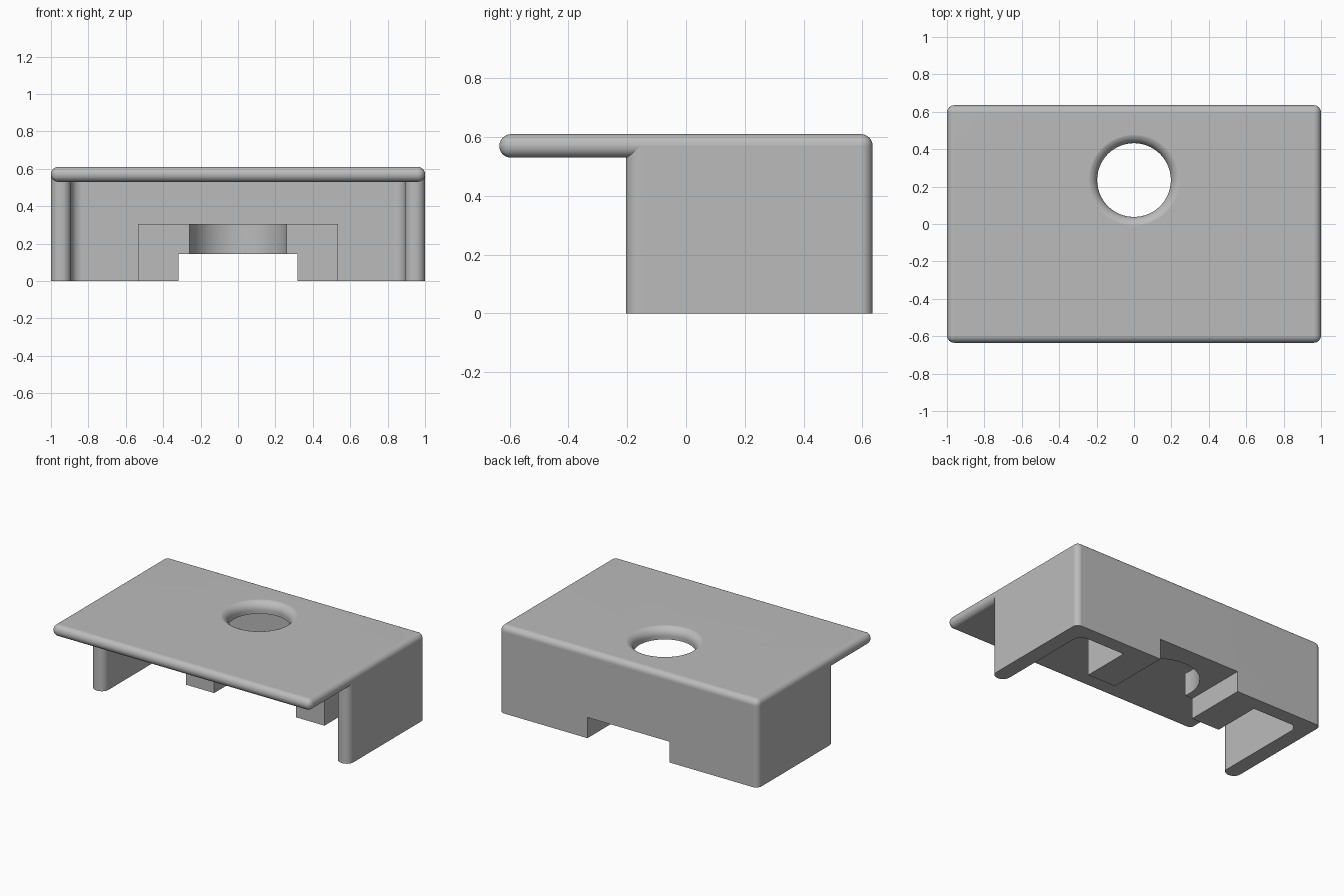
import bpy, bmesh, math
from mathutils import Vector

cube = bpy.data.objects.get("Cube")
if cube:
    bpy.data.objects.remove(cube, do_unlink=True)

grey = bpy.data.materials.new("plain grey")
COLOUR = (0.5, 0.5, 0.5, 1)
grey.diffuse_color = COLOUR
grey.use_nodes = True
grey.node_tree.nodes["Principled BSDF"].inputs["Base Color"].default_value = COLOUR


def add_object(name, bm):
    bmesh.ops.recalc_face_normals(bm, faces=bm.faces)
    mesh = bpy.data.meshes.new(name)
    bm.to_mesh(mesh)
    bm.free()
    mesh.materials.append(grey)
    ob = bpy.data.objects.new(name, mesh)
    bpy.context.collection.objects.link(ob)
    return ob


def prism(name, outline, z0, z1):
    bm = bmesh.new()
    face = bm.faces.new([bm.verts.new((x, y, z0)) for x, y in outline])
    new = bmesh.ops.extrude_face_region(bm, geom=[face])["geom"]
    top = [g for g in new if isinstance(g, bmesh.types.BMVert)]
    bmesh.ops.translate(bm, verts=top, vec=(0, 0, z1 - z0))
    return add_object(name, bm)


def box_outline(x, y0, y1):
    return [(-x, y0), (x, y0), (x, y1), (-x, y1)]


def round_corners(corners, steps=8):
    """Replace each right-angled (x, y, radius) corner by an arc."""
    pts = []
    for i, (x, y, r) in enumerate(corners):
        p = Vector((x, y))
        if r == 0:
            pts.append(p)
            continue
        a = (Vector(corners[i - 1][:2]) - p).normalized() * r
        b = (Vector(corners[(i + 1) % len(corners)][:2]) - p).normalized() * r
        for k in range(steps + 1):
            t = math.pi / 2 * k / steps
            pts.append(p + a + b - b * math.cos(t) - a * math.sin(t))
    return pts


def lathe(name, profile, centre_y, sides=96):
    bm = bmesh.new()
    rings = []
    for r, z in profile:
        angles = [2 * math.pi * k / sides for k in range(sides)]
        rings.append([bm.verts.new((r * math.cos(a), centre_y + r * math.sin(a), z))
                      for a in angles])
    for low, high in zip(rings, rings[1:]):
        for k in range(sides):
            n = (k + 1) % sides
            bm.faces.new((low[k], low[n], high[n], high[k]))
    bm.faces.new(rings[0])
    bm.faces.new(rings[-1])
    return add_object(name, bm)


def apply_modifiers(ob):
    bpy.context.view_layer.update()
    deps = bpy.context.evaluated_depsgraph_get()
    mesh = bpy.data.meshes.new_from_object(ob.evaluated_get(deps))
    ob.modifiers.clear()
    ob.data = mesh


def boolean(ob, other, operation):
    mod = ob.modifiers.new(operation.lower(), 'BOOLEAN')
    mod.operation = operation
    mod.solver = 'EXACT'
    mod.object = other
    apply_modifiers(ob)
    bpy.data.objects.remove(other, do_unlink=True)


def finish(ob):
    bpy.ops.object.select_all(action='DESELECT')
    ob.select_set(True)
    bpy.context.view_layer.objects.active = ob
    bpy.ops.object.shade_smooth_by_angle(angle=math.radians(30))
    mod = ob.modifiers.new("even shading", 'WEIGHTED_NORMAL')
    mod.keep_sharp = True


BACK, FRONT = 0.635, -0.635
HOLE_Y, TOP, UNDER = 0.235, 0.61, 0.53

# Top plate with fully rounded rim
top_plate = prism("top_plate", box_outline(1, FRONT, BACK), UNDER, TOP)
bevel = top_plate.modifiers.new("rim", 'BEVEL')
bevel.width = 0.039
bevel.segments = 8
bevel.limit_method = 'NONE'
apply_modifiers(top_plate)

# Flared round hole through the plate
flare = 0.057
profile = [(0.197, 0.45)]
for k in range(11):
    t = math.pi / 2 * k / 10
    profile.append((0.197 + flare * (1 - math.cos(t)),
                    TOP + 0.001 - flare + flare * math.sin(t)))
profile.append((0.197 + flare, 0.7))
boolean(top_plate, lathe("hole_cutter", profile, HOLE_Y), 'DIFFERENCE')

# U-shaped wall: two sides with rounded front ends, joined by the back
inner, inner_back, wall_front = 0.893, 0.535, -0.205
half = [(inner, inner_back, 0.06), (inner, wall_front, 0.05),
        (1, wall_front, 0.05), (1, BACK, 0.039)]
corners = half + [(-x, y, r) for x, y, r in reversed(half)]
walls = prism("walls", round_corners(corners), 0, 0.57)

# Inner block with a round pocket open to the front
radius, block_front = 0.262, 0.19
start = math.asin((block_front - HOLE_Y) / radius)
sweep = math.pi - 2 * start
arc = [(radius * math.cos(start + sweep * k / 48),
        HOLE_Y + radius * math.sin(start + sweep * k / 48)) for k in range(49)]
block_back = 0.585
outline = [(0.535, block_back), (0.535, block_front)] + arc
outline += [(-0.535, block_front), (-0.535, block_back)]
boolean(walls, prism("inner_block", outline, 0, 0.305), 'UNION')

# Notch running under the block and out through the back wall
notch = prism("notch_cutter", box_outline(0.317, 0, 0.8), -0.1, 0.145)
boolean(walls, notch, 'DIFFERENCE')

for part in (top_plate, walls):
    finish(part)
